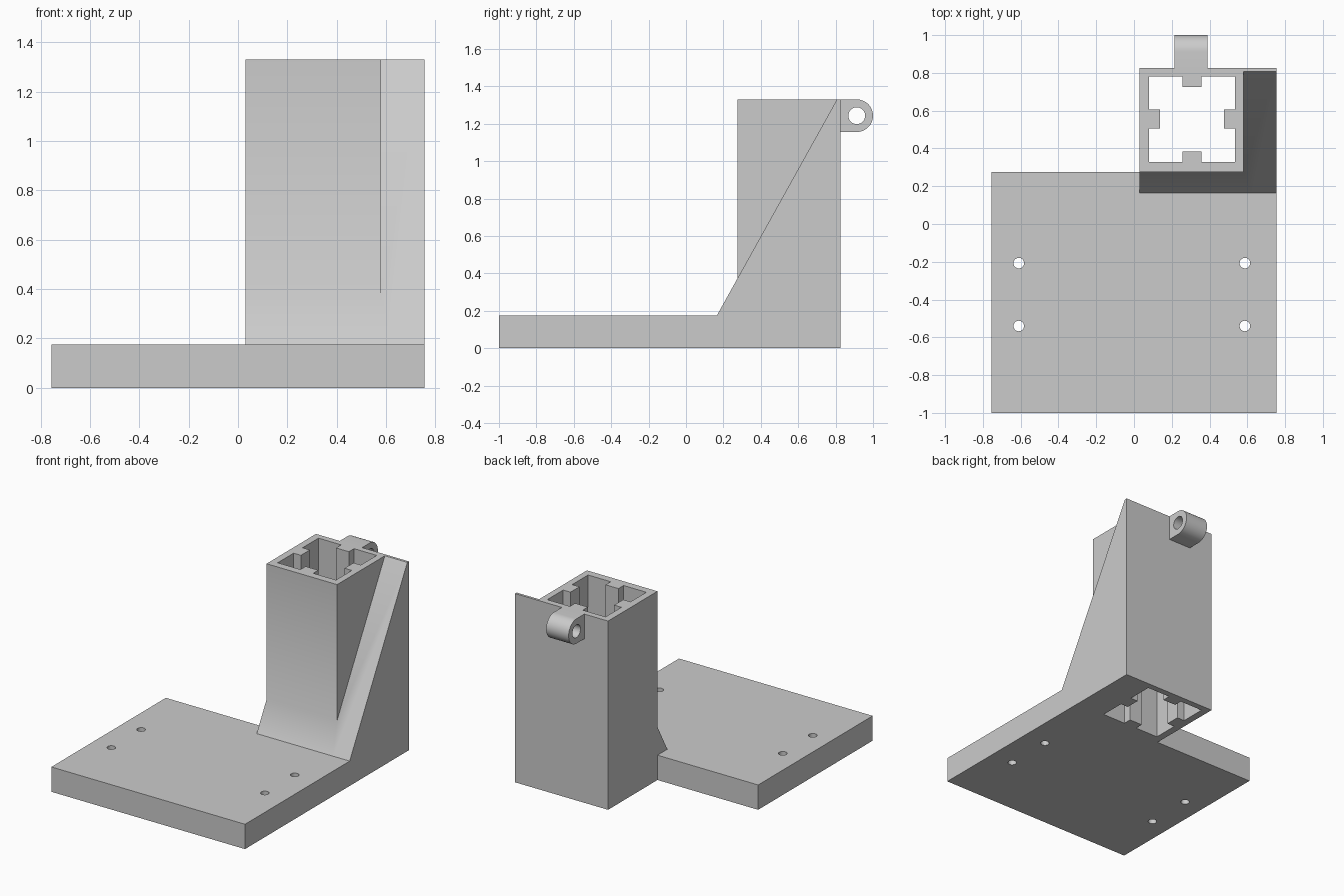
import bpy, bmesh, math
from mathutils import Vector

cube = bpy.data.objects.get("Cube")
if cube:
    bpy.data.objects.remove(cube, do_unlink=True)

grey = bpy.data.materials.new("plain grey")
grey.use_nodes = True
colour = (0.6, 0.6, 0.6, 1)
grey.diffuse_color = colour
grey.node_tree.nodes["Principled BSDF"].inputs["Base Color"].default_value = colour


def prism(name, points, axis, start, end):
    """Extrude a closed profile along x (points are y, z) or z (points are x, y)."""
    bm = bmesh.new()
    place = (lambda a, b: (start, a, b)) if axis == "x" else (lambda a, b: (a, b, start))
    face = bm.faces.new([bm.verts.new(place(a, b)) for a, b in points])
    side = bmesh.ops.extrude_face_region(bm, geom=[face])["geom"]
    shift = Vector((end - start, 0, 0)) if axis == "x" else Vector((0, 0, end - start))
    bmesh.ops.translate(bm, vec=shift, verts=[v for v in side if isinstance(v, bmesh.types.BMVert)])
    bmesh.ops.recalc_face_normals(bm, faces=bm.faces)
    mesh = bpy.data.meshes.new(name)
    bm.to_mesh(mesh)
    bm.free()
    mesh.materials.append(grey)
    obj = bpy.data.objects.new(name, mesh)
    bpy.context.collection.objects.link(obj)
    return obj


def rect(x0, x1, y0, y1):
    return [(x0, y0), (x1, y0), (x1, y1), (x0, y1)]


def arc(cx, cy, r, a0=0, a1=360, n=32):
    full = a1 - a0 == 360
    steps = n if full else n + 1
    angles = [math.radians(a0 + (a1 - a0) * i / n) for i in range(steps)]
    return [(cx + r * math.cos(a), cy + r * math.sin(a)) for a in angles]


def combine(target, other, operation):
    bpy.context.view_layer.objects.active = target
    mod = target.modifiers.new(operation, "BOOLEAN")
    mod.object, mod.operation, mod.solver = other, operation, "EXACT"
    bpy.ops.object.modifier_apply(modifier=mod.name)
    bpy.data.objects.remove(other, do_unlink=True)


LEFT, EDGE, BACK, TOP, PLATE = 0.03, 0.755, 0.825, 1.33, 0.175

# Base plate with sloped brace and square column
bracket = prism("mounting_bracket", rect(-EDGE, EDGE, -1, 0.275), "z", 0, PLATE)
brace_profile = [(0.1, 0), (BACK, 0), (BACK, TOP), (0.807, TOP), (0.165, PLATE), (0.1, PLATE)]
combine(bracket, prism("brace", brace_profile, "x", LEFT, EDGE), "UNION")
combine(bracket, prism("column", rect(LEFT, 0.58, 0.275, BACK), "z", 0, TOP), "UNION")

# Rounded hinge lug on the back
LUG_Y, LUG_Z, LUG_R = 0.913, 1.243, 0.087
lug_profile = [(0.8, TOP), (0.8, LUG_Z - LUG_R)] + arc(LUG_Y, LUG_Z, LUG_R, -90, 90, 24)
combine(bracket, prism("hinge_lug", lug_profile, "x", 0.215, 0.39), "UNION")
combine(bracket, prism("lug_hole", arc(LUG_Y, LUG_Z, 0.045), "x", 0.1, 0.5), "DIFFERENCE")

# Square shaft with a key rib in the middle of each wall
cx, cy, half, rib, depth = 0.307, 0.555, 0.227, 0.05, 0.17
quarter = [(half, -rib), (depth, -rib), (depth, rib), (half, rib), (half, half)]
shaft = []
for turn in range(4):
    c, s = round(math.cos(turn * math.pi / 2)), round(math.sin(turn * math.pi / 2))
    shaft += [(cx + x * c - y * s, cy + x * s + y * c) for x, y in quarter]
combine(bracket, prism("shaft", shaft, "z", -0.1, 1.5), "DIFFERENCE")

# Four screw holes through the plate
for x in (-0.61, 0.587):
    for y in (-0.54, -0.207):
        combine(bracket, prism("screw_hole", arc(x, y, 0.028, n=24), "z", -0.1, 0.3), "DIFFERENCE")

bpy.ops.object.select_all(action="DESELECT")
bracket.select_set(True)
bpy.context.view_layer.objects.active = bracket
bpy.ops.object.shade_smooth_by_angle(angle=math.radians(30))
